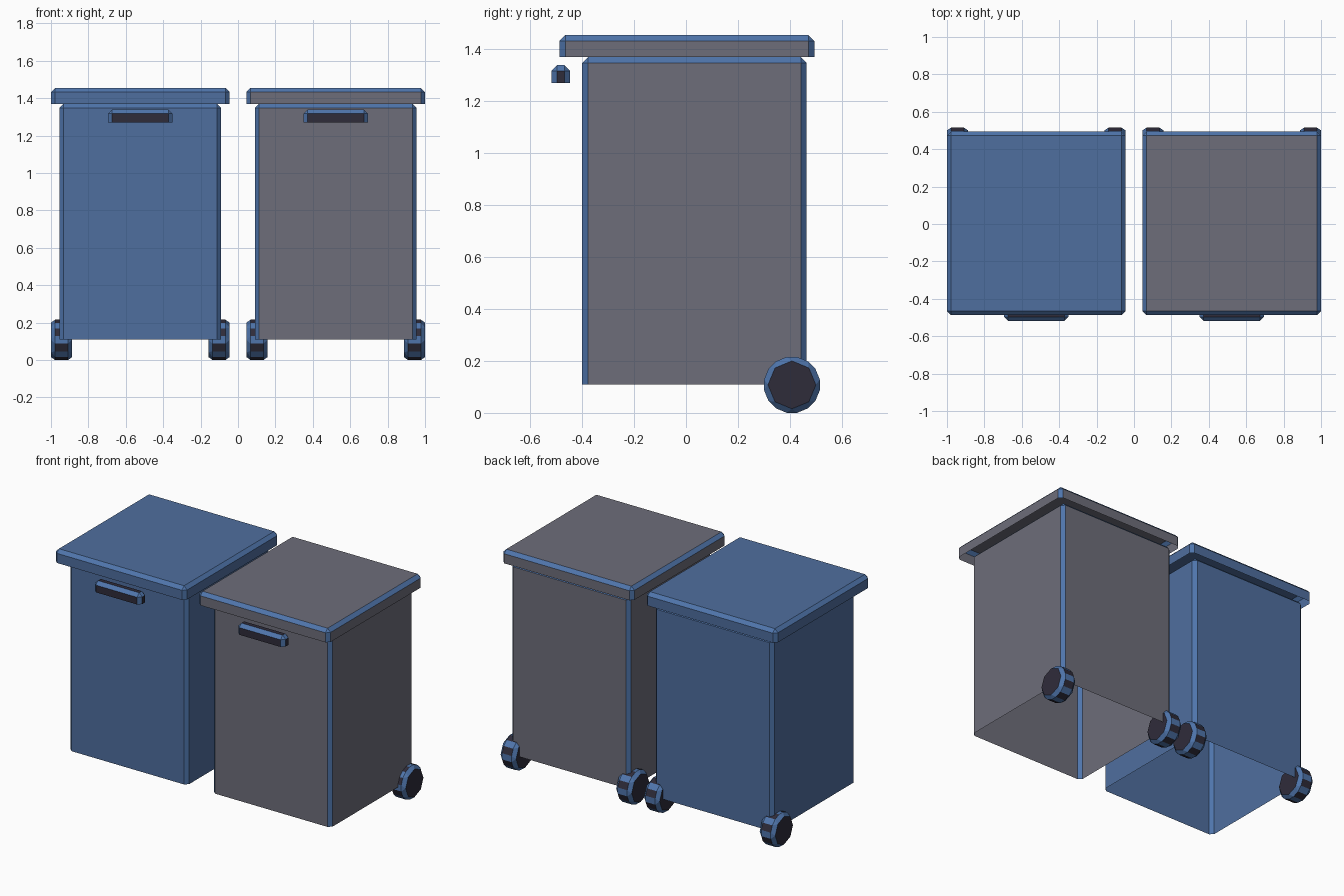
import bpy, bmesh
from math import pi
from mathutils import Matrix, Vector

if "Cube" in bpy.data.objects:
    bpy.data.objects.remove(bpy.data.objects["Cube"])


def material(name, rgb):
    m = bpy.data.materials.new(name)
    m.use_nodes = True
    m.diffuse_color = (*rgb, 1)
    m.node_tree.nodes["Principled BSDF"].inputs["Base Color"].default_value = (*rgb, 1)
    return m


BLUE = material("panel blue", (0.078, 0.158, 0.345))
TRIM = material("trim blue", (0.078, 0.178, 0.41))
GREY = material("panel grey", (0.155, 0.155, 0.195))
DARK = material("dark rubber", (0.028, 0.025, 0.042))


def finish(name, bm, width, panel):
    """Chamfer every closed edge; flat faces get the panel colour, chamfers the trim."""
    edges = [e for e in bm.edges if not e.is_boundary]
    chamfer = bmesh.ops.bevel(bm, geom=edges, offset=width, offset_type='OFFSET',
                              segments=1, profile=0.5, affect='EDGES')
    for f in chamfer["faces"]:
        f.material_index = 1
    mesh = bpy.data.meshes.new(name)
    bm.to_mesh(mesh)
    bm.free()
    mesh.materials.append(panel)
    mesh.materials.append(TRIM)
    obj = bpy.data.objects.new(name, mesh)
    bpy.context.collection.objects.link(obj)


def open_box(name, lo, hi, width, panel):
    """Chamfered shell with no bottom face."""
    lo, hi = Vector(lo), Vector(hi)
    bm = bmesh.new()
    bmesh.ops.create_cube(bm, size=1)
    for v in bm.verts:
        v.co = (lo + hi) / 2 + v.co * (hi - lo)
    bm.normal_update()
    bottom = [f for f in bm.faces if f.normal.z < -0.9]
    bmesh.ops.delete(bm, geom=bottom, context='FACES')
    finish(name, bm, width, panel)


def wheel(name, x, y, z):
    bm = bmesh.new()
    bmesh.ops.create_cone(bm, cap_ends=True, segments=8, radius1=0.116, radius2=0.116,
                          depth=0.113,
                          matrix=Matrix.Translation((x, y, z)) @ Matrix.Rotation(pi / 2, 4, 'Y'))
    finish(name, bm, 0.022, DARK)


# Two matching bins
for side, cx, panel in (("right", -0.5225, BLUE), ("left", 0.5225, GREY)):
    # Body
    open_box(side + "_bin_body", (cx - 0.432, -0.4, 0.11), (cx + 0.432, 0.465, 1.37), 0.022, panel)
    # Lid
    open_box(side + "_bin_lid", (cx - 0.4775, -0.487, 1.37), (cx + 0.4775, 0.494, 1.455), 0.022, panel)
    # Handle
    open_box(side + "_bin_handle", (cx - 0.172, -0.518, 1.27), (cx + 0.172, -0.446, 1.339), 0.022, DARK)
    # Rear wheels
    for end, s in (("right", -1), ("left", 1)):
        wheel(f"{side}_bin_{end}_wheel", cx + s * 0.421, 0.408, 0.108)
